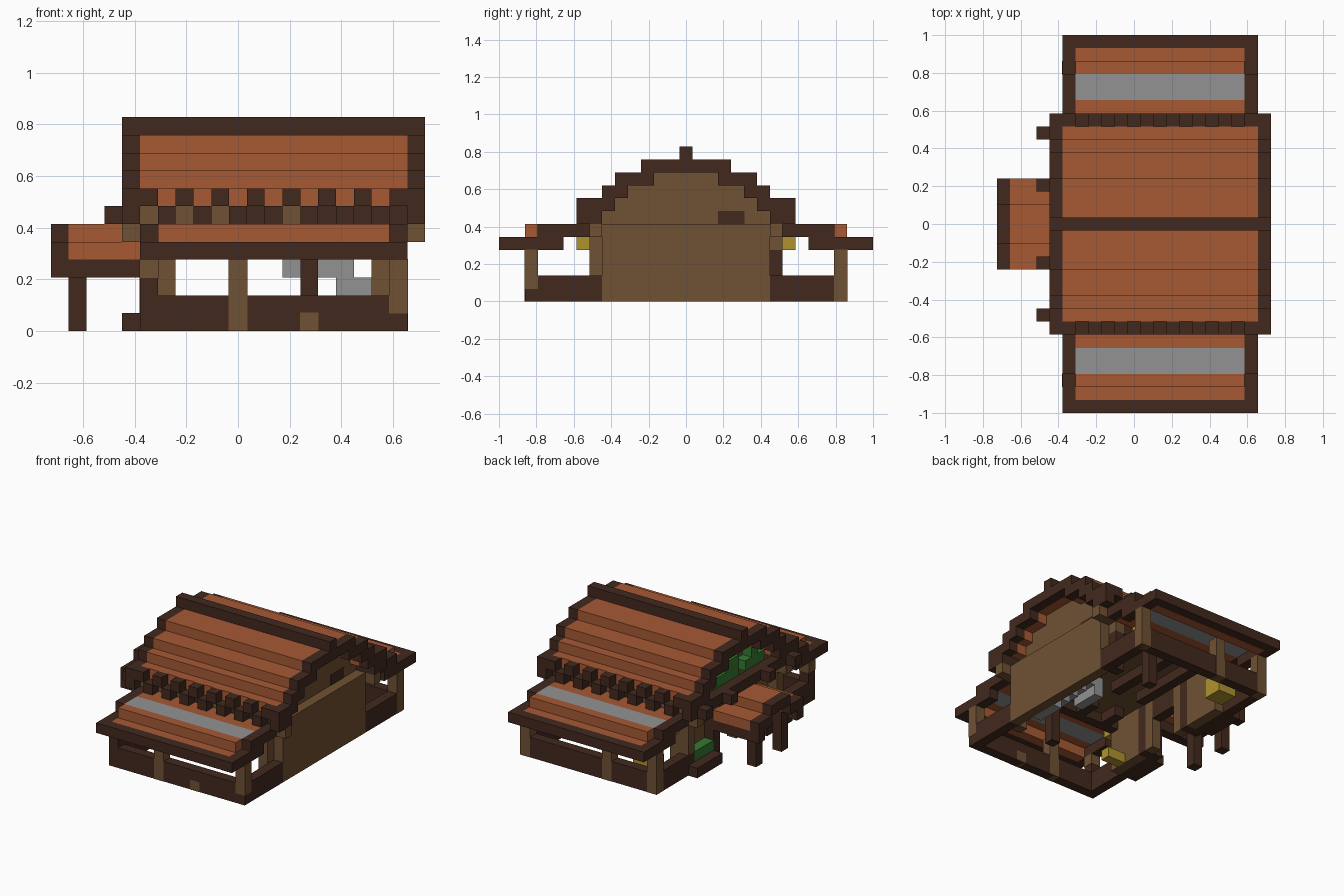
import bpy
import bmesh

cube = bpy.data.objects.get("Cube")
if cube:
    bpy.data.objects.remove(cube, do_unlink=True)

U = 2 / 29  # size of one building block


def material(name, rgb):
    m = bpy.data.materials.new(name)
    m.use_nodes = True
    m.diffuse_color = (*rgb, 1)
    m.node_tree.nodes["Principled BSDF"].inputs["Base Color"].default_value = (*rgb, 1)
    return m


DARK = material("dark timber", (0.054, 0.022, 0.013))
BROWN = material("brown plank", (0.16, 0.082, 0.033))
TILE = material("orange tile", (0.38, 0.1, 0.034))
GRAY = material("gray stone", (0.29, 0.29, 0.29))
YELLOW = material("yellow straw", (0.43, 0.29, 0.026))
GREEN = material("green leaf", (0.035, 0.19, 0.03))


class Part:
    """A part made of block-aligned boxes; ranges are inclusive block indices.
    x runs 0..20, y is counted from the ridge, z from the ground."""

    def __init__(self, name, mat, proud=0.0):
        self.name, self.mat, self.proud = name, mat, proud
        self.bm = bmesh.new()

    def box(self, xs, ys, zs, both=False):
        lo_hi = [(r, r) if isinstance(r, int) else r for r in (xs, ys, zs)]
        offsets = (-10.5, -0.5, 0)
        lo = [(r[0] + o) * U - self.proud for r, o in zip(lo_hi, offsets)]
        hi = [(r[1] + 1 + o) * U + self.proud for r, o in zip(lo_hi, offsets)]
        lo[2] = max(lo[2], 0)
        verts = bmesh.ops.create_cube(self.bm, size=1)["verts"]
        for v in verts:
            v.co = [(a + b) / 2 + c * (b - a) for a, b, c in zip(lo, hi, v.co)]
        if both:
            a, b = lo_hi[1]
            self.box(xs, (-b, -a), zs)
        return self

    def done(self):
        mesh = bpy.data.meshes.new(self.name)
        self.bm.to_mesh(mesh)
        self.bm.free()
        mesh.materials.append(self.mat)
        bpy.context.collection.objects.link(bpy.data.objects.new(self.name, mesh))


# Main roof: stepped tiles between two timber gable frames
STEPS = {9: (3, 5), 8: (5, 6), 7: (6, 7)}
tiles = Part("main_roof_tiles", TILE)
tiles.box((5, 19), (-3, 3), 10)
frames = Part("gable_frames", DARK)
for z, ys in STEPS.items():
    tiles.box((5, 19), ys, z, True)
for x in (4, 20):
    frames.box(x, (-3, 3), 10)
    for z, ys in STEPS.items():
        frames.box(x, ys, z, True)
    frames.box(x, 8, 7, True).box(x, (7, 8), 6, True)
tiles.done()
frames.done()
Part("ridge_beam", DARK).box((4, 20), 0, 11).done()

# Staggered rafter ends under the main eaves
rafters = Part("rafter_ends", DARK)
for x in range(5, 20):
    rafters.box(x, 8, 7 if x % 2 else 6, True)
rafters.done()

# Wall band below the eaves
band_dark = Part("eave_band_dark", DARK)
band_brown = Part("eave_band_brown", BROWN).box((4, 20), 7, 5, True)
for x in range(5, 20):
    (band_brown if x in (5, 7, 9, 13) else band_dark).box(x, 7, 6, True)
band_dark.done()
band_brown.done()

# Cross beam over the entrance with projecting stubs
Part("entrance_beam", DARK).box(4, (-6, 6), 6).box(3, 7, 6, True).box(3, 3, 6, True).done()

# Lean-to roofs on both long sides
lean = Part("lean_to_tiles", TILE)
lean.box((6, 18), 13, 4, True).box((6, 18), 12, 5, True).box((6, 18), (8, 9), 5, True)
lean.done()
Part("lean_to_stone_strip", GRAY).box((6, 18), (10, 11), 5, True).done()
trim = Part("lean_to_trim", DARK).box((5, 19), 14, 4, True)
for x in (5, 19):
    trim.box(x, (10, 13), 4, True).box(x, (8, 11), 5, True)
trim.done()

# Low walls and posts of the lean-tos
low = Part("low_walls", DARK).box((5, 19), 12, (0, 1), True)
for x in (5, 19):
    low.box(x, (7, 11), (0, 1), True)
low.done()
posts = Part("lean_to_posts", BROWN, 0.002)
posts.box(10, 12, (0, 3), True).box(19, -12, (1, 3)).box(19, 12, (0, 3))
posts.box(5, 12, (0, 3)).box(5, -12, 3).box(14, -12, 0)
posts.done()
Part("front_corner_post", DARK).box(5, -12, 2).done()

# Inner posts
inner = Part("inner_posts", BROWN)
inner.box((5, 6), 7, (2, 4), True).box(6, 7, (0, 1), True)
inner.box(18, -7, (0, 4)).box(18, 7, 4).done()
Part("inner_dark_posts", DARK).box(14, 7, (0, 4), True).box(18, 7, (0, 3)).done()

# Upper floor on joists, open above the staircase
floor = Part("upper_floor", BROWN)
floor.box((7, 18), (-1, 6), 5).box((7, 13), (-4, -2), 5).box((7, 18), (-6, -5), 5)
floor.done()
joists = Part("floor_joists", DARK)
for x in (8, 11, 17):
    joists.box(x, (-1, 6), 4).box(x, (-6, -5), 4)
joists.box((7, 18), 7, 4, True).done()

# Stone staircase with a bracket block under its landing
stairs = Part("stone_stairs", GRAY)
for z in range(5):
    stairs.box((18 - z, min(19 - z, 18)), (-4, -2), z)
stairs.box(13, (-4, -2), (3, 4)).done()

# Closed end wall with the gable set back above it
Part("end_wall", BROWN).box(19, (-6, 6), (0, 5)).done()
gable = Part("gable_walls", BROWN)
for x in (18, 6):
    for z, half in ((6, 6), (7, 5), (8, 4), (9, 2)):
        gable.box(x, (-half, half), z)
gable.done()
Part("gable_peg", DARK, 0.002).box(18, (3, 4), 6).done()

# Entrance wall with a doorway, set behind the planters
Part("entrance_wall", BROWN).box(6, (4, 6), (0, 4), True).box(6, 2, (0, 4), True).done()
entry = Part("entrance_timber", DARK).box((5, 6), 3, (0, 4), True)
entry.box(5, (4, 6), 0, True).box(6, (-6, 6), 5).box(6, (-1, 1), (3, 4))
entry.done()

# Planters and leaves
Part("planter_boxes", DARK).box(4, (4, 7), 0, True).done()
leaves = Part("leaves", GREEN).box(5, (4, 6), 1, True)
leaves.box(5, (-4, -2), 7).box(5, (0, 3), 7).box(5, -3, 8).box(5, (0, 1), 8)
leaves.done()

# Entrance porch
porch = Part("porch_tiles", TILE)
porch.box((1, 4), (-1, 1), 5).box((1, 4), (2, 3), 4, True).done()
porch_frame = Part("porch_frame", DARK).box(0, (-1, 1), 5)
porch_frame.box(0, (2, 3), 4, True).box((0, 4), 3, 3, True)
porch_frame.box(1, 2, (0, 3), True)
porch_frame.done()

# Straw bales and lanterns
Part("straw_bales", YELLOW).box((7, 8), (9, 10), (0, 1)).box((7, 8), -6, 0).done()
lanterns = Part("lanterns", YELLOW)
for x in (6, 16):
    lanterns.box(x, 8, 4, True)
lanterns.done()
